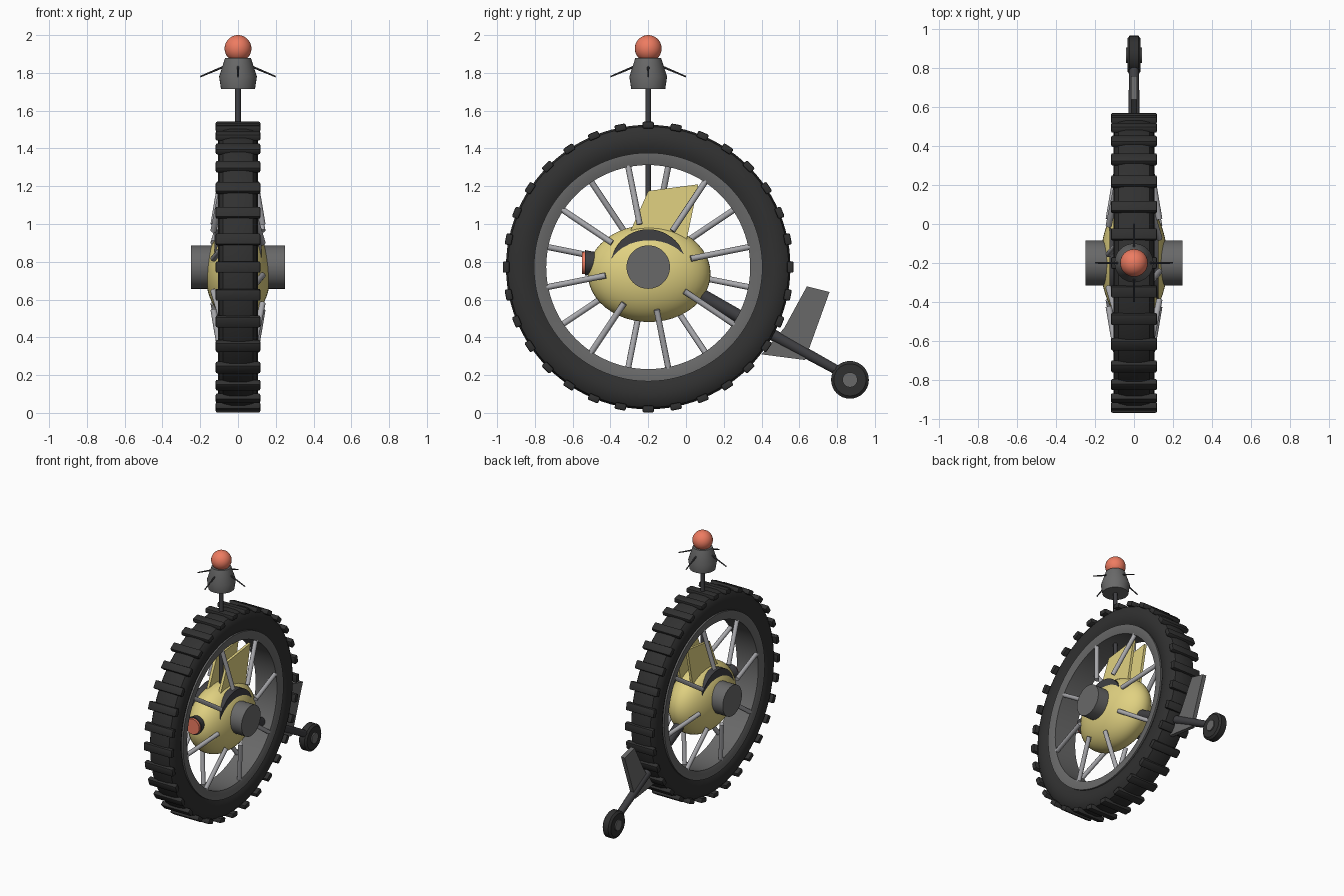
import bpy, bmesh
from math import sin, cos, pi, radians
from mathutils import Vector, Matrix

if "Cube" in bpy.data.objects:
    bpy.data.objects.remove(bpy.data.objects["Cube"])

HUB = Vector((0, -0.2, 0.772))


def material(name, rgb):
    m = bpy.data.materials.new(name)
    m.diffuse_color = (*rgb, 1)
    m.use_nodes = True
    m.node_tree.nodes["Principled BSDF"].inputs["Base Color"].default_value = m.diffuse_color
    return m


YELLOW = material("yellow_paint", (0.75, 0.64, 0.22))
RED = material("red_lens", (0.85, 0.2, 0.12))
RUBBER = material("dark_rubber", (0.03, 0.03, 0.03))
DARK = material("dark_metal", (0.05, 0.05, 0.055))
STEEL = material("steel", (0.14, 0.14, 0.14))
SPOKE = material("spoke_metal", (0.4, 0.4, 0.42))


def finish(name, bm, mat, smooth=True):
    bmesh.ops.recalc_face_normals(bm, faces=bm.faces)
    me = bpy.data.meshes.new(name)
    bm.to_mesh(me)
    bm.free()
    ob = bpy.data.objects.new(name, me)
    bpy.context.collection.objects.link(ob)
    me.materials.append(mat)
    if smooth:
        bpy.ops.object.select_all(action='DESELECT')
        ob.select_set(True)
        bpy.context.view_layer.objects.active = ob
        bpy.ops.object.shade_smooth_by_angle(angle=radians(35))
    return ob


def lathe(name, profile, center, axis, mat, steps=48, closed=False):
    """Spin (along, radius) points about an axis through center."""
    bm = bmesh.new()
    q = Vector((0, 0, 1)).rotation_difference(Vector(axis))
    vs = [bm.verts.new(Vector(center) + q @ Vector((r, 0, a))) for a, r in profile]
    n = len(vs)
    edges = [bm.edges.new((vs[i], vs[(i + 1) % n])) for i in range(n if closed else n - 1)]
    bmesh.ops.spin(bm, geom=vs + edges, cent=center, axis=axis, angle=2 * pi,
                   steps=steps, use_merge=True)
    bmesh.ops.remove_doubles(bm, verts=bm.verts, dist=1e-4)
    return finish(name, bm, mat)


def add_rod(bm, a, b, r1, r2, sides=12):
    a, b = Vector(a), Vector(b)
    d = b - a
    m = Matrix.Translation((a + b) / 2) @ Vector((0, 0, 1)).rotation_difference(d).to_matrix().to_4x4()
    bmesh.ops.create_cone(bm, cap_ends=True, segments=sides, radius1=r1, radius2=r2,
                          depth=d.length, matrix=m)


def rod(name, a, b, r1, r2, mat, sides=24):
    bm = bmesh.new()
    add_rod(bm, a, b, r1, r2, sides)
    return finish(name, bm, mat)


def ellipsoid(name, center, size, mat):
    bm = bmesh.new()
    bmesh.ops.create_uvsphere(bm, u_segments=48, v_segments=24, radius=1,
                              matrix=Matrix.Translation(center) @ Matrix.Diagonal((*size, 1)))
    return finish(name, bm, mat)


def plate(name, outline, x, thick, mat):
    """Flat panel from a (y, z) outline, extruded along x."""
    bm = bmesh.new()
    f = bm.faces.new([bm.verts.new((x - thick / 2, y, z)) for y, z in outline])
    ext = bmesh.ops.extrude_face_region(bm, geom=[f])
    bmesh.ops.translate(bm, vec=(thick, 0, 0),
                        verts=[v for v in ext['geom'] if isinstance(v, bmesh.types.BMVert)])
    return finish(name, bm, mat, False)


# Tyre and rim
half = [(0.085, 0.60), (0.1, 0.63), (0.105, 0.67), (0.1, 0.715), (0.08, 0.743), (0.04, 0.753)]
tyre = half + [(-a, r) for a, r in reversed(half)]
lathe("tyre", tyre, HUB, (1, 0, 0), RUBBER, 96, True)
rim = [(0.1, 0.605), (0.1, 0.575), (0.09, 0.54), (-0.09, 0.54), (-0.1, 0.575), (-0.1, 0.605)]
lathe("rim", rim, HUB, (1, 0, 0), STEEL, 96, True)

# Tread lugs
bm = bmesh.new()
for i in range(32):
    m = (Matrix.Translation(HUB) @ Matrix.Rotation(2 * pi * i / 32, 4, 'X')
         @ Matrix.Translation((0, 0, 0.752)) @ Matrix.Diagonal((0.236, 0.06, 0.036, 1)))
    bmesh.ops.create_cube(bm, size=1, matrix=m)
bmesh.ops.bevel(bm, geom=bm.edges[:], offset=0.008, segments=2, affect='EDGES', profile=0.5)
finish("tread_lugs", bm, RUBBER)

# Spokes, eight per side, staggered
bm = bmesh.new()
for i in range(16):
    a = radians(11.25 + 22.5 * i)
    s = 1 if i % 2 == 0 else -1
    d = Vector((0, cos(a), sin(a)))
    add_rod(bm, HUB + d * 0.23 + Vector((s * 0.13, 0, 0)),
            HUB + d * 0.56 + Vector((s * 0.075, 0, 0)), 0.016, 0.016)
finish("spokes", bm, SPOKE)

# Body pod with axle drum and side hubs
ellipsoid("body_pod", (0, -0.195, 0.738), (0.172, 0.325, 0.257), YELLOW)
rod("axle_drum", HUB - Vector((0.125, 0, 0)), HUB + Vector((0.125, 0, 0)), 0.2, 0.2, DARK, 48)
for s, side in ((1, "right"), (-1, "left")):
    rod(side + "_hub", HUB + Vector((s * 0.12, 0, 0)), HUB + Vector((s * 0.25, 0, 0)),
        0.115, 0.115, STEEL, 48)
    # Upper fins
    plate(side + "_top_fin", [(-0.3, 0.95), (-0.2, 1.175), (0.065, 1.21), (0.0, 0.9)],
          s * 0.05, 0.02, YELLOW)

# Headlight
rod("headlight_housing", (0, -0.44, 0.794), (0, -0.535, 0.794), 0.05, 0.068, DARK, 32)
rod("headlight_lens", (0, -0.53, 0.794), (0, -0.55, 0.794), 0.06, 0.058, RED, 32)

# Mast with beacon
rod("mast", (0, -0.2, 0.93), (0, -0.2, 1.73), 0.015, 0.015, DARK, 16)
lathe("beacon_base", [(1.715, 0), (1.715, 0.09), (1.78, 0.1), (1.88, 0.068), (1.88, 0)],
      (0, -0.2, 0), (0, 0, 1), STEEL, 32)
ellipsoid("beacon_ball", (0, -0.2, 1.929), (0.071, 0.071, 0.071), RED)
bm = bmesh.new()
for i in range(4):
    d = Vector((cos(i * pi / 2), sin(i * pi / 2), 0))
    base = Vector((0, -0.2, 0))
    add_rod(bm, base + d * 0.07 + Vector((0, 0, 1.835)),
            base + d * 0.2 + Vector((0, 0, 1.78)), 0.006, 0.004, 8)
finish("antennas", bm, DARK)

# Tail boom, tail fin and small tail wheel
rod("tail_boom", (0, 0.03, 0.65), (0, 0.865, 0.19), 0.038, 0.024, DARK)
plate("tail_fin", [(0.64, 0.67), (0.76, 0.64), (0.63, 0.28), (0.4, 0.31), (0.52, 0.45)],
      0, 0.03, STEEL)
w = [(-0.034, 0), (-0.034, 0.085), (-0.022, 0.1), (0.022, 0.1), (0.034, 0.085), (0.034, 0)]
lathe("tail_wheel", w, (0, 0.868, 0.175), (1, 0, 0), RUBBER, 32)
rod("tail_wheel_hub", (-0.042, 0.868, 0.175), (0.042, 0.868, 0.175), 0.04, 0.04, STEEL, 24)
